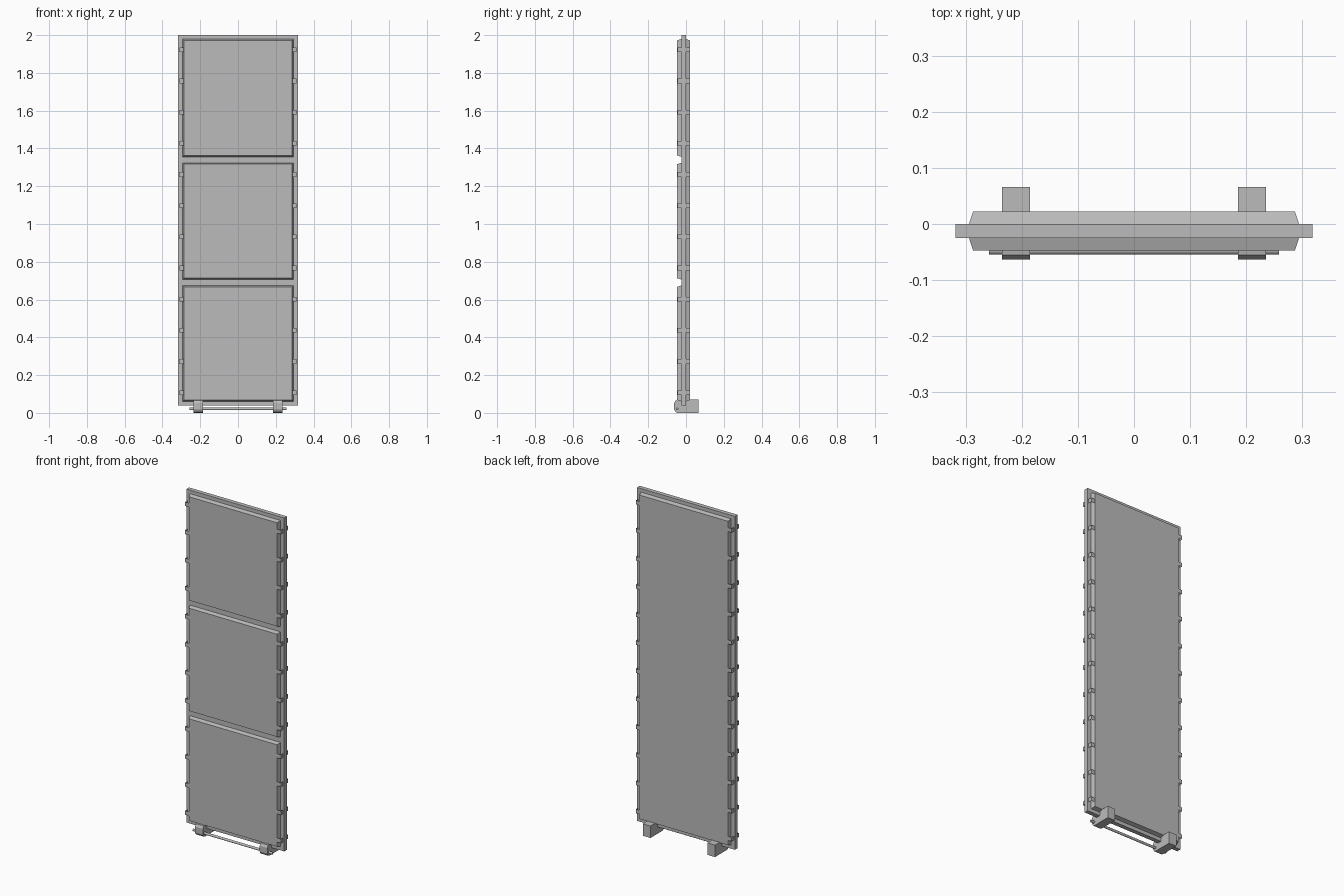
import bpy, bmesh, math
from mathutils import Matrix

cube = bpy.data.objects.get("Cube")
if cube:
    bpy.data.objects.remove(cube, do_unlink=True)

grey = bpy.data.materials.new("light_grey")
grey.use_nodes = True
colour = (0.5, 0.5, 0.5, 1)
grey.diffuse_color = colour
grey.node_tree.nodes["Principled BSDF"].inputs["Base Color"].default_value = colour


def finish(name, bm, closed=True):
    if closed:
        bmesh.ops.recalc_face_normals(bm, faces=bm.faces)
    mesh = bpy.data.meshes.new(name)
    bm.to_mesh(mesh)
    bm.free()
    mesh.materials.append(grey)
    obj = bpy.data.objects.new(name, mesh)
    bpy.context.collection.objects.link(obj)
    return obj


def slab(name, half_width, z0, z1, y_base, y_face, taper=0.0):
    """Upright slab whose outer face is smaller than its base by the taper."""
    bm = bmesh.new()
    bmesh.ops.create_cube(bm, size=1)
    for v in bm.verts:
        outer = v.co.y > 0
        inset = taper if outer else 0
        v.co.x = math.copysign(half_width - inset, v.co.x)
        v.co.z = z1 - inset if v.co.z > 0 else z0 + inset
        v.co.y = y_face if outer else y_base
    return finish(name, bm)


def extrude_x(name, profile, x0, x1):
    """Closed solid from a (y, z) profile."""
    bm = bmesh.new()
    face = bm.faces.new([bm.verts.new((x0, y, z)) for y, z in profile])
    result = bmesh.ops.extrude_face_region(bm, geom=[face])
    moved = [g for g in result["geom"] if isinstance(g, bmesh.types.BMVert)]
    bmesh.ops.translate(bm, verts=moved, vec=(x1 - x0, 0, 0))
    return finish(name, bm)


# Core board with a plain back panel and three front panels
slab("core_board", 0.318, 0.04, 2.0, -0.025, 0.0)
slab("back_panel", 0.294, 0.061, 1.979, 0.0, 0.022, 0.007)
for name, z0, z1 in (("lower", 0.061, 0.674), ("middle", 0.706, 1.324),
                     ("upper", 1.356, 1.979)):
    slab(name + "_front_panel", 0.294, z0, z1, -0.025, -0.047, 0.007)

# Folded edge clips: thin open straps from each panel to the flange
for side_name, side in (("left", 1), ("right", -1)):
    for face_name, y_base, y_face in (("front", -0.025, -0.046), ("back", 0.0, 0.021)):
        bm = bmesh.new()
        path = ((0.287, y_face), (0.311, y_face), (0.311, y_base))
        for i in range(12):
            z = 0.107 + 0.165 * i
            rows = [[bm.verts.new((side * x, y, z + dz)) for x, y in path]
                    for dz in (-0.012, 0.012)]
            for k in range(2):
                quad = [rows[0][k], rows[0][k + 1], rows[1][k + 1], rows[1][k]]
                if side * (y_face - y_base) > 0:
                    quad.reverse()
                bm.faces.new(quad)
        finish(f"{side_name}_{face_name}_clips", bm, closed=False)

# Feet: square at the back, rounded at the front where they hold the rod
foot_profile = [(0.066, 0.0), (0.066, 0.07), (-0.035, 0.07), (-0.055, 0.066),
                (-0.063, 0.052), (-0.063, 0.018), (-0.055, 0.004), (-0.045, 0.0)]
for name, x in (("left_foot", 0.21), ("right_foot", -0.21)):
    extrude_x(name, foot_profile, x - 0.025, x + 0.025)

# Round rod running through both feet
bm = bmesh.new()
bmesh.ops.create_cone(bm, cap_ends=True, segments=12, radius1=0.007, radius2=0.007,
                      depth=0.516,
                      matrix=Matrix.Translation((0, -0.047, 0.021))
                      @ Matrix.Rotation(math.pi / 2, 4, "Y"))
finish("bottom_rod", bm)
